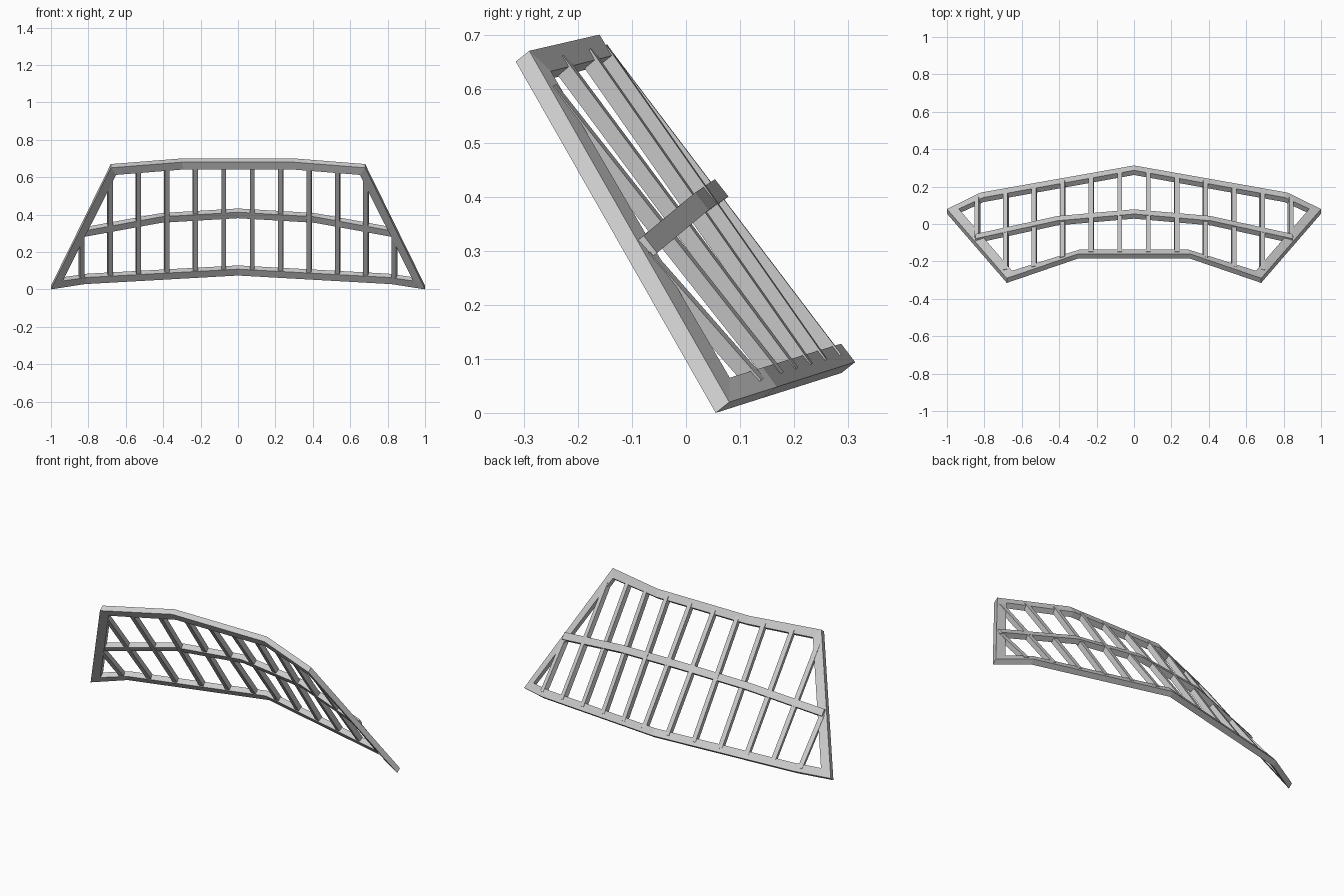
import bpy
from mathutils import Vector as V

if "Cube" in bpy.data.objects:
    bpy.data.objects.remove(bpy.data.objects["Cube"])

BACK = V((0, -0.025, -0.02))          # thickness direction of the tilted panel


def mesh_object(name, verts, faces):
    me = bpy.data.meshes.new(name)
    me.from_pydata([tuple(v) for v in verts], [], faces)
    me.update()
    ob = bpy.data.objects.new(name, me)
    bpy.context.collection.objects.link(ob)
    return ob


def sweep(name, sections, closed=False):
    """Skin a list of four-point sections into a rectangular bar."""
    n = len(sections)
    verts = [p for s in sections for p in s]
    faces = []
    for i in range(n if closed else n - 1):
        a, b = 4 * i, 4 * ((i + 1) % n)
        for k in range(4):
            m = (k + 1) % 4
            faces.append((a + k, a + m, b + m, b + k))
    if not closed:
        faces += [(3, 2, 1, 0), tuple(4 * (n - 1) + k for k in range(4))]
    ob = mesh_object(name, verts, faces)
    import bmesh
    bm = bmesh.new()
    bm.from_mesh(ob.data)
    bmesh.ops.recalc_face_normals(bm, faces=bm.faces)
    bm.to_mesh(ob.data)
    bm.free()
    return ob


def flip(p):
    return V((-p.x, p.y, p.z))


# Outer frame: right half as outer / inner edge pairs, then mirrored
outer = [V(p) for p in [(0.30, -0.16, 0.70), (0.68, -0.29, 0.67), (1.0, 0.08, 0.02),
                        (0.82, 0.168, 0.048), (0, 0.313, 0.094)]]
inner = [V(p) for p in [(0.292, -0.137, 0.661), (0.652, -0.25, 0.632), (0.937, 0.081, 0.065),
                        (0.805, 0.142, 0.084), (0, 0.287, 0.128)]]
half = [(o, i, i + BACK, o + BACK) for o, i in zip(outer, inner)]
other = [tuple(flip(p) for p in s) for s in reversed(half[:-1])]
sweep("outer_frame", half + other, closed=True)

# Bent cross bar halfway down
mid = [V(p) for p in [(0, 0.066, 0.4165), (0.41, 0.030, 0.392), (0.848, -0.066, 0.312)]]
up = V((0, -0.0125, 0.016))
mid = [flip(p) for p in reversed(mid[1:])] + mid
sweep("cross_bar", [(p + up, p - up, p - up + BACK, p + up + BACK) for p in mid])

# Slats running down the slope between the rail centre lines
centre = [(o + i) / 2 for o, i in zip(outer, inner)]
top_line = [V((0, centre[0].y, centre[0].z))] + centre[:3]
bottom_line = [centre[4], centre[3], centre[2]]


def at_x(line, x):
    for a, b in zip(line, line[1:]):
        if a.x <= x <= b.x:
            return a.lerp(b, (x - a.x) / (b.x - a.x))


for k in range(6):
    x = 0.0765 + 0.153 * k
    a, b = at_x(top_line, x), at_x(bottom_line, x)
    across = V((1, -0.29 * x, -0.22 * x)).normalized()
    normal = (b - a).cross(across).normalized()
    if normal.y < 0:
        normal = -normal
    w = across * 0.0125
    hi, lo = normal * 0.002, normal * -0.028
    secs = [(p - w + hi, p + w + hi, p + w + lo, p - w + lo) for p in (a, b)]
    sweep(f"slat_right_{k + 1}", secs)
    sweep(f"slat_left_{k + 1}", [tuple(flip(p) for p in s) for s in secs])
